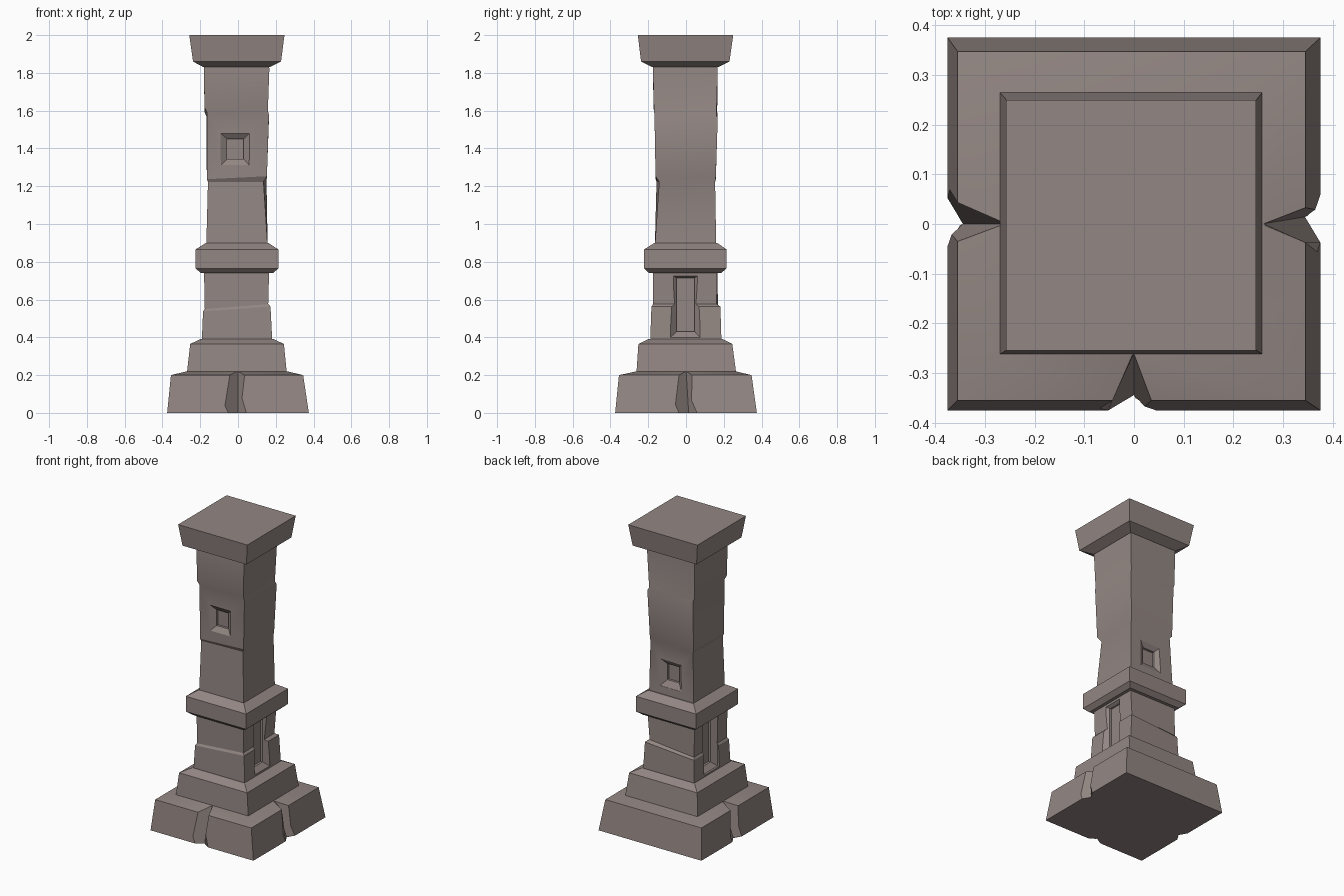
import bpy, bmesh
from math import radians
from mathutils import Matrix

if "Cube" in bpy.data.objects:
    bpy.data.objects.remove(bpy.data.objects["Cube"])

stone = bpy.data.materials.new("stone")
stone.diffuse_color = (0.29, 0.24, 0.225, 1)
stone.use_nodes = True
stone.node_tree.nodes["Principled BSDF"].inputs["Base Color"].default_value = stone.diffuse_color


def loft(name, rings, angle=0):
    """Closed solid through rings of equal point count, turned about z."""
    bm = bmesh.new()
    rows = [[bm.verts.new(p) for p in r] for r in rings]
    n = len(rows[0])
    for a, b in zip(rows, rows[1:]):
        for i in range(n):
            j = (i + 1) % n
            bm.faces.new((a[i], a[j], b[j], b[i]))
    bm.faces.new(rows[0][::-1])
    bm.faces.new(rows[-1])
    bmesh.ops.recalc_face_normals(bm, faces=bm.faces)
    bm.transform(Matrix.Rotation(radians(angle), 4, 'Z'))
    me = bpy.data.meshes.new(name)
    bm.to_mesh(me)
    bm.free()
    ob = bpy.data.objects.new(name, me)
    me.materials.append(stone)
    bpy.context.collection.objects.link(ob)
    return ob


def ring(x0, x1, y0, y1, z, tx=0, ty=0, pull=(0, 0, 0, 0)):
    """Rectangle with tilt; pull moves corners inward (FL, FR, BR, BL)."""
    out = []
    for (sx, sy), p in zip(((-1, -1), (1, -1), (1, 1), (-1, 1)), pull):
        x = (x1 if sx > 0 else x0) - sx * p
        y = (y1 if sy > 0 else y0) - sy * p
        out.append((x, y, z + tx * sx + ty * sy))
    return out


def carve(target, cutter):
    m = target.modifiers.new("carve", 'BOOLEAN')
    m.operation, m.solver, m.object = 'DIFFERENCE', 'EXACT', cutter
    bpy.context.view_layer.objects.active = target
    bpy.ops.object.modifier_apply(modifier=m.name)
    bpy.data.objects.remove(cutter)


def panel(target, angle, outer, inner, r, depth):
    """Sunken panel with sloped border; outer and inner are (u0, u1, z0, z1)."""
    def rect(q, d):
        u0, u1, v0, v1 = q
        return [(u0, -d, v0), (u1, -d, v0), (u1, -d, v1), (u0, -d, v1)]
    carve(target, loft("cutter", [rect(outer, r + 0.05), rect(outer, r),
                                  rect(inner, r - depth),
                                  rect(inner, r - depth - 0.015)], angle))


def notch(target, angle, u):
    """V-shaped crack down the side of the base."""
    carve(target, loft("cutter", [
        [(u, -.348, -.01), (u + .087, -.40, -.01), (u - .087, -.40, -.01)],
        [(0, -.258, .23), (.058, -.40, .23), (-.058, -.40, .23)]], angle))


# Base slab with cracks on front, right and left
base = loft("base_slab", [ring(-.375, .375, -.375, .375, 0),
                          ring(-.355, .345, -.355, .347, .20),
                          ring(-.27, .26, -.262, .262, .22)])
for angle, u in ((0, 0), (90, .015), (270, 0)):
    notch(base, angle, u)

# Second plinth step
plinth = loft("plinth_step", [ring(-.27, .258, -.262, .265, .215),
                              ring(-.253, .243, -.252, .245, .365),
                              ring(-.20, .19, -.20, .195, .39)])

# Lower shaft: two stacked blocks, niches on both sides
lower = loft("lower_shaft", [ring(-.192, .182, -.19, .188, .37),
                             ring(-.185, .172, -.183, .182, .55, .013, 0),
                             ring(-.176, .160, -.174, .170, .563, .013, 0, (0, 0, .008, 0)),
                             ring(-.180, .165, -.175, .165, .76)])
for angle in (90, 270):
    panel(lower, angle, (-.082, .075, .40, .735), (-.05, .046, .43, .715), .178, .03)

# Collar
collar = loft("collar", [ring(-.195, .185, -.195, .185, .74),
                         ring(-.225, .214, -.222, .215, .765),
                         ring(-.225, .214, -.222, .215, .865),
                         ring(-.17, .16, -.167, .165, .90)])

# Upper shaft: three uneven stacked blocks
upper = loft("upper_shaft", [ring(-.168, .157, -.165, .16, .88),
                             ring(-.163, .153, -.160, .156, 1.223, 0, 0, (.004, .018, .002, .008)),
                             ring(-.165, .153, -.161, .158, 1.245, .008, 0),
                             ring(-.168, .164, -.167, .168, 1.575, -.006, -.01, (.003, 0, 0, 0)),
                             ring(-.177, .160, -.172, .165, 1.597, -.008, -.012, (0, .002, .004, 0)),
                             ring(-.181, .166, -.175, .168, 1.82),
                             ring(-.175, .160, -.170, .163, 1.88)])
panel(upper, 0, (-.092, .06, 1.31, 1.48), (-.057, .03, 1.345, 1.45), .163, .022)
panel(upper, 180, (-.08, .075, .95, 1.13), (-.042, .045, .99, 1.095), .156, .022)

# Cap block
cap = loft("cap", [ring(-.182, .168, -.178, .17, 1.83),
                   ring(-.238, .228, -.238, .23, 1.86),
                   ring(-.258, .246, -.255, .25, 2.0)])

# Crisp edges, soft shading only on nearly flat joins
bpy.ops.object.select_all(action='DESELECT')
for ob in (base, plinth, lower, collar, upper, cap):
    ob.select_set(True)
bpy.context.view_layer.objects.active = base
bpy.ops.object.shade_smooth_by_angle(angle=radians(25))
